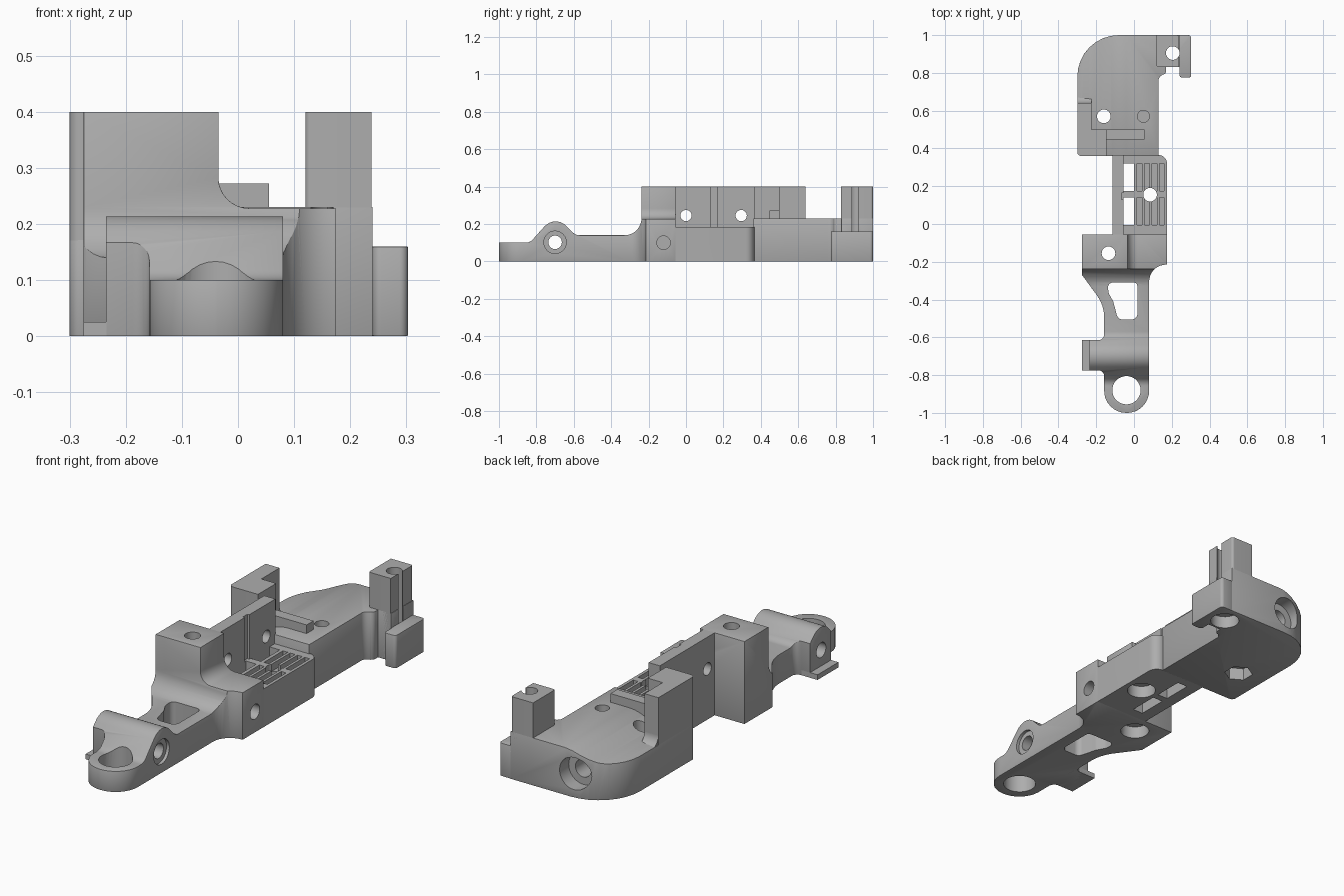
import bpy, bmesh, math
from mathutils import Vector, Matrix

if "Cube" in bpy.data.objects:
    bpy.data.objects.remove(bpy.data.objects["Cube"])

grey = bpy.data.materials.new("plain grey")
grey.use_nodes = True
grey.diffuse_color = (0.42, 0.42, 0.42, 1)
grey.node_tree.nodes["Principled BSDF"].inputs["Base Color"].default_value = (0.42, 0.42, 0.42, 1)


def rounded(points, steps=8):
    """Outline from (a, b) or (a, b, radius) corners."""
    out = []
    for i, p in enumerate(points):
        c = Vector(p[:2])
        if len(p) == 2:
            out.append(c)
            continue
        u = (Vector(points[i - 1][:2]) - c).normalized()
        v = (Vector(points[(i + 1) % len(points)][:2]) - c).normalized()
        half, r = u.angle(v) / 2, p[2]
        mid = c + (u + v).normalized() * r / math.sin(half)
        start = c + u * r / math.tan(half) - mid
        end = c + v * r / math.tan(half) - mid
        sweep = start.angle_signed(end)
        for k in range(steps + 1):
            out.append(mid + Matrix.Rotation(-sweep * k / steps, 2) @ start)
    return out


def add_object(name, bm):
    bmesh.ops.recalc_face_normals(bm, faces=bm.faces)
    mesh = bpy.data.meshes.new(name)
    bm.to_mesh(mesh)
    bm.free()
    mesh.materials.append(grey)
    ob = bpy.data.objects.new(name, mesh)
    bpy.context.scene.collection.objects.link(ob)
    return ob


def prism(name, points, low, high, axis="z"):
    place = {"x": lambda a, b, h: (h, a, b),
             "y": lambda a, b, h: (a, h, b),
             "z": lambda a, b, h: (a, b, h)}[axis]
    bm = bmesh.new()
    outline = rounded(points)
    rings = [[bm.verts.new(place(p.x, p.y, h)) for p in outline] for h in (low, high)]
    bm.faces.new(rings[0])
    bm.faces.new(rings[1])
    n = len(outline)
    for i in range(n):
        j = (i + 1) % n
        bm.faces.new((rings[0][i], rings[0][j], rings[1][j], rings[1][i]))
    return add_object(name, bm)


def box(name, x, y, z):
    return prism(name, [(x[0], y[0]), (x[1], y[0]), (x[1], y[1]), (x[0], y[1])], *z)


def apply(ob, kind, **settings):
    mod = ob.modifiers.new(kind, kind)
    for key, value in settings.items():
        setattr(mod, key, value)
    bpy.context.view_layer.objects.active = ob
    bpy.ops.object.modifier_apply(modifier=mod.name)


def combine(ob, other, operation):
    apply(ob, "BOOLEAN", operation=operation, solver="EXACT", object=other)


def intersect(ob, *others):
    for other in others:
        combine(ob, other, "INTERSECT")
        bpy.data.objects.remove(other)


def soften(ob, width):
    apply(ob, "BEVEL", width=width, segments=2, limit_method="ANGLE",
          angle_limit=math.radians(50))


# Front arm and tall front post: plan, side and front profiles intersected
front_arm = prism("front_arm", [
    (-0.158, -1, 0.117), (0.08, -1, 0.117), (0.08, -0.215, 0.09), (0.175, -0.215),
    (0.175, -0.055), (-0.275, -0.055), (-0.275, -0.27), (-0.158, -0.43, 0.2),
    (-0.158, -0.615, 0.03), (-0.235, -0.615), (-0.235, -0.775), (-0.158, -0.775, 0.03)], 0, 0.5)
arm_side = prism("arm_side", [
    (-1.1, -0.1), (-1.1, 0.1), (-0.835, 0.1, 0.05), (-0.7, 0.25, 0.08), (-0.59, 0.14, 0.05),
    (-0.238, 0.14, 0.09), (-0.238, 0.4), (0, 0.4), (0, -0.1)], -0.5, 0.5, "x")
arm_front = prism("arm_front", [
    (-0.4, -0.1), (0.3, -0.1), (0.3, 0.228), (-0.035, 0.228, 0.055),
    (-0.035, 0.4), (-0.4, 0.4)], -1.2, 0.1, "y")
intersect(front_arm, arm_side, arm_front)
soften(front_arm, 0.008)
arm_plate = box("arm_plate", (-0.275, -0.15), (-0.775, -0.615), (0, 0.025))

# Middle tray with its side wall
middle_tray = prism("middle_tray", [
    (-0.115, 0), (0.175, 0), (0.175, 0.185), (-0.055, 0.185), (-0.055, 0.4), (-0.115, 0.4)],
    -0.06, 0.365, "y")
intersect(middle_tray, prism("tray_plan", [
    (-0.2, -0.1), (0.175, -0.1), (0.175, 0.365, 0.045), (0.1, 0.365), (0.1, 0.4), (-0.2, 0.4)],
    -0.1, 0.5))

# Rear body with a rounded corner and a top falling away to one side
rear_body = prism("rear_body", [
    (-0.3, 0.36, 0.02), (0.13, 0.36), (0.13, 0.79, 0.03), (0.17, 0.79, 0.02), (0.17, 0.83),
    (0.24, 0.83), (0.24, 1), (-0.3, 1, 0.22)], 0, 0.5)
intersect(rear_body, prism("rear_front", [
    (-0.4, -0.1), (0.3, -0.1), (0.3, 0.23), (-0.08, 0.23, 0.2), (-0.215, 0.175, 0.2),
    (-0.4, 0.165)], 0.2, 1.1, "y"))
soften(rear_body, 0.008)
rear_rib = box("rear_rib", (-0.2, 0.055), (0.447, 0.5), (0.15, 0.272))
rear_left_post = prism("rear_corner_post", [
    (-0.3, 0.36, 0.02), (-0.145, 0.36), (-0.145, 0.5), (-0.225, 0.5), (-0.225, 0.64),
    (-0.3, 0.64)], 0.005, 0.4)
rear_fillet = prism("rear_post_fillet", [
    (0.62, 0.12), (0.7, 0.12), (0.7, 0.165), (0.64, 0.17, 0.05), (0.64, 0.24), (0.62, 0.24)],
    -0.299, -0.225, "x")
slotted_post = prism("slotted_post", [
    (0.12, 0.83, 0.01), (0.238, 0.83), (0.238, 1, 0.012), (0.12, 1)], 0.005, 0.4)
side_tab = prism("side_tab", [
    (0.24, 0.775, 0.015), (0.303, 0.775, 0.015), (0.303, 1, 0.015), (0.235, 1), (0.235, 0.84),
    (0.24, 0.84)], 0, 0.16)
soften(side_tab, 0.008)

parts = [front_arm, arm_plate, middle_tray, rear_body, rear_rib, rear_left_post,
         rear_fillet, slotted_post, side_tab]

cutters = []


def hole(centre, radius, length, axis="z", sides=32):
    """Round or hexagonal cutter centred on a point."""
    bm = bmesh.new()
    turn = {"x": Matrix.Rotation(math.pi / 2, 4, "Y"),
            "y": Matrix.Rotation(math.pi / 2, 4, "X"), "z": Matrix()}[axis]
    bmesh.ops.create_cone(bm, cap_ends=True, segments=sides, radius1=radius, radius2=radius,
                          depth=length, matrix=Matrix.Translation(centre) @ turn)
    cutters.append(add_object("hole_cutter", bm))


# Arm openings
hole((-0.04, -0.88, 0), 0.075, 1)
hole((-0.1, -0.7, 0.102), 0.036, 1, "x")
hole((0.08, -0.7, 0.102), 0.06, 0.03, "x")
cutters.append(prism("arm_window", [
    (-0.085, -0.505, 0.03), (0.018, -0.505, 0.03), (0.018, -0.31, 0.02),
    (-0.14, -0.31, 0.025), (-0.135, -0.365, 0.04), (-0.11, -0.41, 0.05)], -0.1, 0.5))
hole((0.175, -0.12, 0.1), 0.036, 0.2, "x")

# Vertical screw holes, wider from below
for x, y, sides in ((-0.135, -0.155, 32), (0.085, 0.155, 32), (0.205, 0.905, 32),
                    (-0.16, 0.57, 6)):
    hole((x, y, 0.2), 0.036, 1)
    hole((x, y, 0), 0.066, 0.12, sides=sides)
hole((0.05, 0.57, 0.25), 0.032, 0.24)
cutters.append(box("post_slot", (0.2, 0.3), (0.888, 0.922), (0.161, 0.5)))

# Stepped socket in the back face
hole((-0.1, 1, 0.115), 0.078, 0.14, "y")
hole((-0.1, 1, 0.115), 0.042, 0.3, "y")

# Wall holes, wall groove, tray windows and grooves
for y in (0, 0.295):
    hole((-0.085, y, 0.245), 0.03, 0.3, "x")
cutters.append(box("wall_groove", (-0.065, -0.03), (0.13, 0.165), (0.185, 0.5)))
for y in ((-0.005, 0.14), (0.175, 0.32)):
    cutters.append(box("tray_window", (-0.055, 0), y, (-0.1, 0.186)))
    for i in range(4):
        x = 0.03 + 0.039 * i
        cutters.append(box("tray_groove", (x - 0.013, x + 0.013), y, (0.15, 0.25)))


def bounds(ob):
    return [(min(v.co[i] for v in ob.data.vertices), max(v.co[i] for v in ob.data.vertices))
            for i in range(3)]


for part in parts:
    for cutter in cutters:
        if all(a[0] < b[1] and b[0] < a[1] for a, b in zip(bounds(part), bounds(cutter))):
            combine(part, cutter, "DIFFERENCE")
for cutter in cutters:
    bpy.data.objects.remove(cutter)

# Smooth shading with crisp edges
bpy.ops.object.select_all(action="DESELECT")
for part in parts:
    part.select_set(True)
bpy.context.view_layer.objects.active = parts[0]
bpy.ops.object.shade_smooth_by_angle(angle=math.radians(32))
